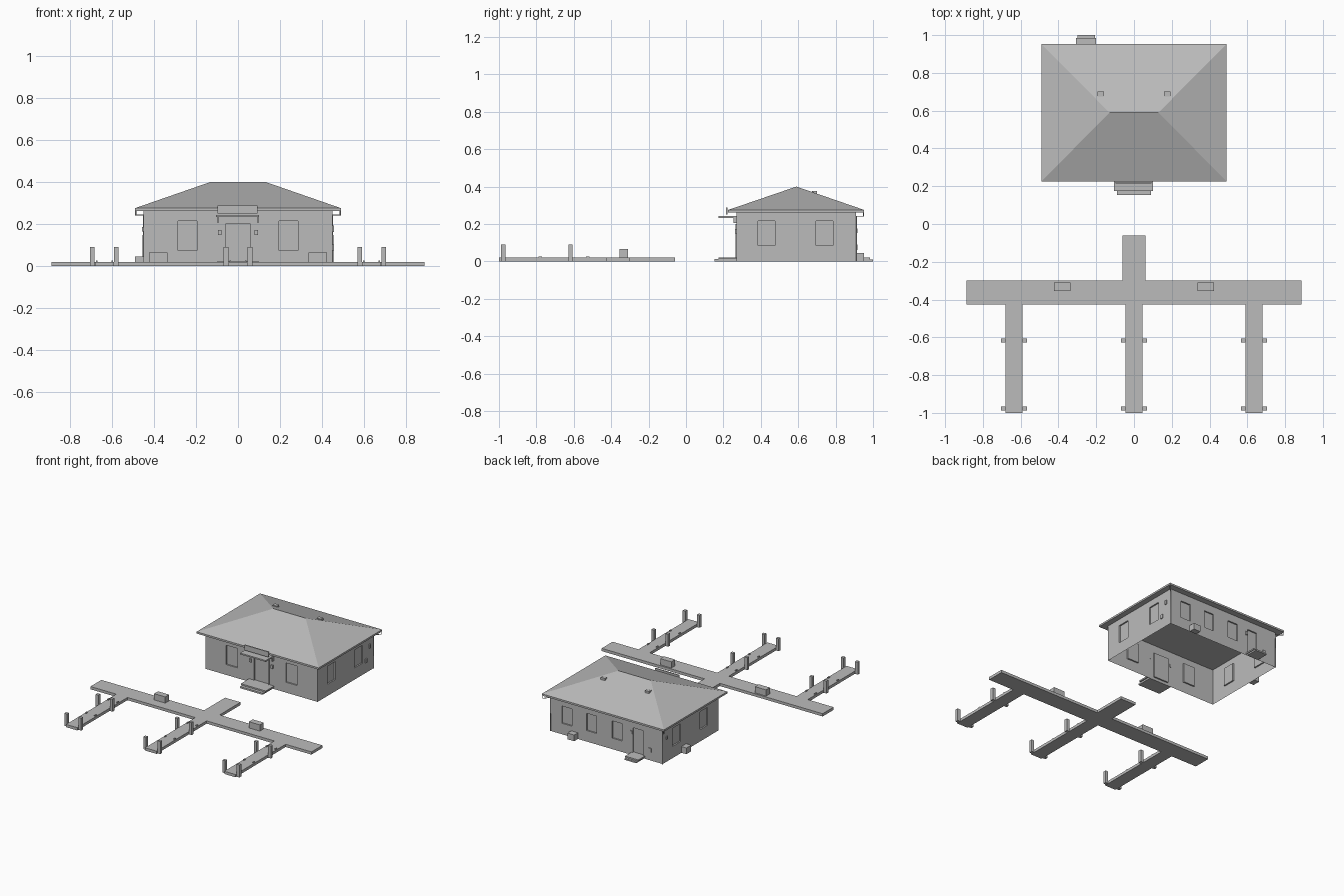
import bpy, bmesh, math
from mathutils import Matrix, Vector

cube = bpy.data.objects.get("Cube")
if cube:
    bpy.data.objects.remove(cube, do_unlink=True)

grey = bpy.data.materials.new("plain_grey")
grey.use_nodes = True
grey.diffuse_color = (0.5, 0.5, 0.5, 1)
grey.node_tree.nodes["Principled BSDF"].inputs["Base Color"].default_value = (0.5, 0.5, 0.5, 1)


def finish(name, bm):
    mesh = bpy.data.meshes.new(name)
    bm.to_mesh(mesh)
    bm.free()
    mesh.materials.append(grey)
    ob = bpy.data.objects.new(name, mesh)
    bpy.context.collection.objects.link(ob)
    return ob


def box(name, x, y, z):
    """Box from (low, high) ranges."""
    bm = bmesh.new()
    size = Vector((x[1] - x[0], y[1] - y[0], z[1] - z[0]))
    mid = Vector((x[0] + x[1], y[0] + y[1], z[0] + z[1])) / 2
    bmesh.ops.create_cube(bm, size=1, matrix=Matrix.Translation(mid) @ Matrix.Diagonal(size).to_4x4())
    return finish(name, bm)


def block(name, cx, cy, cz, sx, sy, sz):
    """Box from centre and size."""
    return box(name, (cx - sx / 2, cx + sx / 2), (cy - sy / 2, cy + sy / 2), (cz - sz / 2, cz + sz / 2))


W, Y0, Y1, TOP = 0.45, 0.27, 0.91, 0.265
MID = (Y0 + Y1) / 2


def wall(name, length, distance, turn, openings, depth=0.01):
    """Wall sheet with recessed openings given as (u0, u1, z0, z1)."""
    us = sorted({-length / 2, length / 2, *(u for o in openings for u in o[:2])})
    zs = sorted({0, TOP, *(z for o in openings for z in o[2:])})
    bm = bmesh.new()
    grid = [[bm.verts.new((u, -distance, z)) for z in zs] for u in us]
    recessed = []
    for i in range(len(us) - 1):
        for j in range(len(zs) - 1):
            f = bm.faces.new((grid[i][j], grid[i + 1][j], grid[i + 1][j + 1], grid[i][j + 1]))
            c = f.calc_center_median()
            if any(o[0] < c.x < o[1] and o[2] < c.z < o[3] for o in openings):
                recessed.append(f)
    ext = bmesh.ops.extrude_face_region(bm, geom=recessed)["geom"]
    bmesh.ops.translate(bm, vec=(0, depth, 0), verts=[v for v in ext if isinstance(v, bmesh.types.BMVert)])
    bmesh.ops.delete(bm, geom=[f for f in recessed if f.is_valid], context='FACES')
    bmesh.ops.dissolve_limit(bm, angle_limit=0.01, verts=bm.verts[:], edges=bm.edges[:])
    bm.transform(Matrix.Translation((0, MID, 0)) @ Matrix.Rotation(math.radians(turn), 4, 'Z'))
    return finish(name, bm)


# Walls with recessed windows and doors
half = (Y1 - Y0) / 2
side = [(-0.205, -0.115, 0.085, 0.215), (0.105, 0.195, 0.085, 0.215)]
wall("front_wall", 2 * W, half, 0,
     [(-0.285, -0.195, 0.075, 0.215), (-0.06, 0.06, 0.02, 0.2), (0.195, 0.285, 0.075, 0.215)])
wall("left_wall", 2 * half, W, 90, side)
wall("right_wall", 2 * half, W, -90, side)
wall("back_wall", 2 * W, half, 180,
     [(c - 0.04, c + 0.04, 0.08, 0.205) for c in (-0.32, -0.12, 0.085)] + [(0.21, 0.29, 0.02, 0.2)])

# Hip roof on a thin eave slab
bm = bmesh.new()
rings = []
for z in (0.262, 0.275):
    rings.append([bm.verts.new((x, y, z)) for x, y in ((-0.49, 0.225), (0.49, 0.225), (0.49, 0.953), (-0.49, 0.953))])
low, eave = rings
a, b = [bm.verts.new((x, 0.59, 0.4)) for x in (-0.13, 0.13)]
bm.faces.new(low[::-1])
for i in range(4):
    j = (i + 1) % 4
    bm.faces.new((low[i], low[j], eave[j], eave[i]))
for f in ((eave[0], eave[1], b, a), (eave[1], eave[2], b), (eave[2], eave[3], a, b), (eave[3], eave[0], a)):
    bm.faces.new(f)
finish("hip_roof", bm)
for s in (-1, 1):
    block("roof_vent", s * 0.177, 0.688, 0.365, 0.034, 0.026, 0.025)

# Downspouts at the back corners
for s in (-1, 1):
    curve = bpy.data.curves.new("downspout", 'CURVE')
    curve.dimensions = '3D'
    curve.bevel_depth = 0.003
    curve.bevel_resolution = 1
    curve.use_fill_caps = True
    path = [(0.486, 0.948, 0.27), (0.486, 0.948, 0.242), (0.45, 0.912, 0.242), (0.45, 0.912, 0)]
    spline = curve.splines.new('POLY')
    spline.points.add(len(path) - 1)
    for p, (x, y, z) in zip(spline.points, path):
        p.co = (s * x, y, z, 1)
    curve.materials.append(grey)
    bpy.context.collection.objects.link(bpy.data.objects.new("downspout", curve))

# Front entrance: canopy, sign board, brackets, lamps and steps
box("canopy", (-0.105, 0.1), (0.175, Y0), (0.233, 0.243))
box("sign_board", (-0.098, 0.093), (0.215, 0.223), (0.25, 0.288))
for s in (-1, 1):
    block("canopy_bracket", s * 0.095, 0.262, 0.22, 0.007, 0.016, 0.03)
    block("entrance_lamp", s * 0.087, 0.267, 0.16, 0.015, 0.012, 0.024)
    block("door_jamb", s * 0.061, 0.268, 0.11, 0.004, 0.006, 0.18)
box("front_step_low", (-0.09, 0.09), (0.153, Y0), (0, 0.012))
box("front_step_high", (-0.1, 0.1), (0.175, Y0), (0.012, 0.022))

# Back entrance and wall fittings
box("back_step_low", (-0.3, -0.207), (Y1, 1.0), (0, 0.01))
box("back_step_high", (-0.307, -0.2), (Y1, 0.985), (0.01, 0.02))
block("back_lamp", -0.2, 0.912, 0.165, 0.015, 0.01, 0.024)
block("back_meter", -0.35, 0.912, 0.075, 0.02, 0.01, 0.03)
block("side_lamp", 0.452, 0.865, 0.178, 0.01, 0.013, 0.03)
block("side_meter", 0.452, 0.825, 0.088, 0.01, 0.018, 0.028)
block("right_lamp", -0.452, 0.865, 0.175, 0.01, 0.013, 0.022)
box("back_cooling_unit", (0.23, 0.285), (Y1, 0.953), (0, 0.045))
box("side_cooling_unit", (-0.49, -W), (0.64, 0.695), (0, 0.045))

# Pier deck: one slab with a stem and three fingers
right_half = [(0.062, -0.06), (0.062, -0.3), (0.887, -0.3), (0.887, -0.425), (0.68, -0.425),
              (0.68, -1), (0.59, -1), (0.59, -0.425), (0.046, -0.425), (0.046, -1)]
outline = right_half + [(-x, y) for x, y in reversed(right_half)]
bm = bmesh.new()
top = bm.faces.new([bm.verts.new((x, y, 0)) for x, y in outline])
up = bmesh.ops.extrude_face_region(bm, geom=[top])["geom"]
bmesh.ops.translate(bm, vec=(0, 0, 0.02), verts=[v for v in up if isinstance(v, bmesh.types.BMVert)])
bmesh.ops.recalc_face_normals(bm, faces=bm.faces[:])
finish("pier_deck", bm)

# Mooring posts and cleats along each finger
for cx in (-0.635, 0, 0.635):
    for s in (-1, 1):
        for y in (-0.977, -0.617):
            block("mooring_post", cx + s * 0.057, y, 0.045, 0.022, 0.022, 0.09)
        for y in (-0.78, -0.525):
            block("cleat", cx + s * 0.037, y, 0.023, 0.008, 0.018, 0.008)

# Storage boxes on the main walkway
for s in (-1, 1):
    block("storage_box", s * 0.38, -0.333, 0.042, 0.088, 0.044, 0.046)
